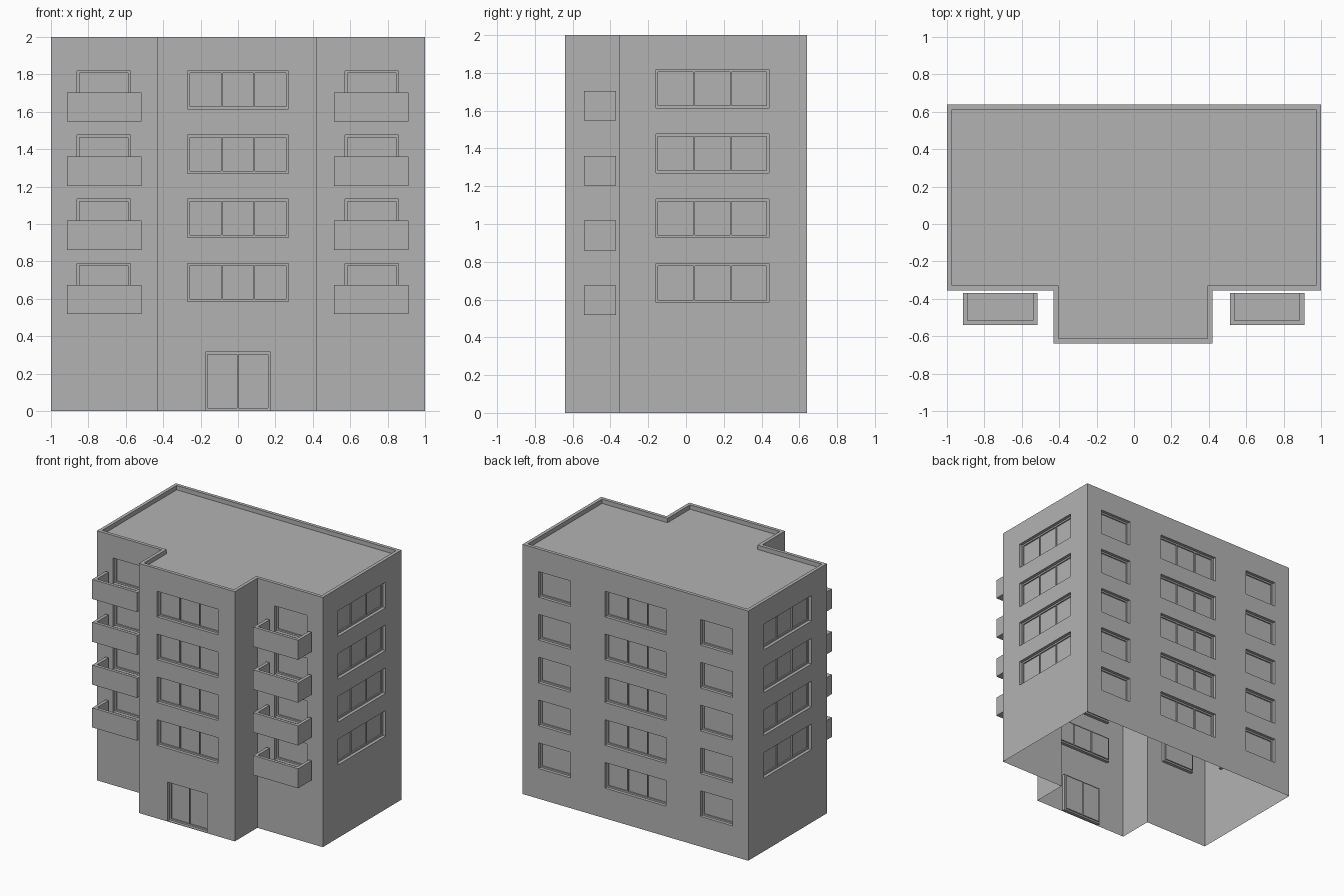
import bpy, bmesh
from mathutils import Vector

cube = bpy.data.objects.get("Cube")
if cube:
    bpy.data.objects.remove(cube)

grey = bpy.data.materials.new("plain grey")
grey.diffuse_color = (0.45, 0.45, 0.45, 1)
grey.use_nodes = True
grey.node_tree.nodes["Principled BSDF"].inputs["Base Color"].default_value = (0.45, 0.45, 0.45, 1)

HEIGHT = 2.0
FLOOR = 0.343            # storey height
BACK, FRONT, WING = 0.64, -0.355, -0.64
WING_L, WING_R = -0.43, 0.42
REVEAL, PANE = 0.025, 0.035   # depths of frame and glass behind the wall
UP = Vector((0, 0, 1))


def finish(bm, name):
    mesh = bpy.data.meshes.new(name)
    bm.to_mesh(mesh)
    bm.free()
    mesh.materials.append(grey)
    obj = bpy.data.objects.new(name, mesh)
    bpy.context.collection.objects.link(obj)
    return obj


class Plane:
    """Upright plane with outward normal, offset from the centre."""

    def __init__(self, normal, offset):
        self.n = Vector(normal)
        self.t = UP.cross(self.n)
        self.offset = offset

    def corners(self, rect, depth):
        u0, u1, z0, z1 = rect
        base = self.n * (self.offset - depth)
        return [base + self.t * u + UP * z
                for u, z in ((u0, z0), (u1, z0), (u1, z1), (u0, z1))]

    def quad(self, bm, points):
        bm.faces.new([bm.verts.new(p) for p in points])

    def sheet(self, bm, rect, holes, depth):
        # Flat panel that leaves the holes open
        us = sorted({*rect[:2], *(u for h in holes for u in h[:2])})
        zs = sorted({*rect[2:], *(z for h in holes for z in h[2:])})
        for ua, ub in zip(us, us[1:]):
            for za, zb in zip(zs, zs[1:]):
                u, z = (ua + ub) / 2, (za + zb) / 2
                if not any(h[0] < u < h[1] and h[2] < z < h[3] for h in holes):
                    self.quad(bm, self.corners((ua, ub, za, zb), depth))

    def reveal(self, bm, rect, near, far):
        a, b = self.corners(rect, near), self.corners(rect, far)
        for i in range(4):
            j = (i + 1) % 4
            self.quad(bm, (a[i], a[j], b[j], b[i]))


def pane_rects(rect, count, border=0.013, bar=0.008):
    u0, u1, z0, z1 = rect
    width = (u1 - u0 - 2 * border - (count - 1) * bar) / count
    starts = [u0 + border + i * (width + bar) for i in range(count)]
    return [(s, s + width, z0 + border, z1 - border) for s in starts]


def wall(name, normal, offset, u0, u1, openings=()):
    plane = Plane(normal, offset)
    rect = (u0, u1, 0, HEIGHT)
    holes = [o[0] for o in openings]
    # Wall skin with its reveals
    bm = bmesh.new()
    plane.sheet(bm, rect, holes, 0)
    for hole in holes:
        plane.reveal(bm, hole, 0, REVEAL)
    bmesh.ops.remove_doubles(bm, verts=bm.verts, dist=0.0001)
    finish(bm, name + "_wall")
    if not openings:
        return
    # Frames and glass
    bm = bmesh.new()
    for hole, count in openings:
        panes = pane_rects(hole, count)
        plane.sheet(bm, hole, panes, REVEAL)
        for pane in panes:
            plane.reveal(bm, pane, REVEAL, PANE)
            plane.sheet(bm, pane, [], PANE)
    bmesh.ops.remove_doubles(bm, verts=bm.verts, dist=0.0001)
    finish(bm, name + "_windows")


def column(u0, u1, count, first=0):
    # One window per storey
    return [((u0, u1, 0.585 + FLOOR * i, 0.79 + FLOOR * i), count)
            for i in range(first, 4)]


# Walls
door = [((-0.175, 0.173, 0.004, 0.315), 2)]
wall("wing_front", (0, -1, 0), -WING, WING_L, WING_R, column(-0.27, 0.27, 3) + door)
wall("front_right", (0, -1, 0), -FRONT, -1, WING_L, column(-0.86, -0.575, 1))
wall("front_left", (0, -1, 0), -FRONT, WING_R, 1, column(0.572, 0.858, 1))
wall("wing_left_side", (1, 0, 0), WING_R, WING, FRONT)
wall("wing_right_side", (-1, 0, 0), -WING_L, -FRONT, -WING)
wall("left_side", (1, 0, 0), 1, FRONT, BACK, column(-0.16, 0.44, 3))
wall("right_side", (-1, 0, 0), 1, -BACK, -FRONT, column(-0.44, 0.16, 3))
wall("back", (0, 1, 0), BACK, -1, 1,
     column(-0.86, -0.575, 1, -1) + column(-0.27, 0.27, 3, -1) + column(0.575, 0.86, 1, -1))

# Roof sunk behind a parapet
bm = bmesh.new()
outline = [(-1, BACK), (-1, FRONT), (WING_L, FRONT), (WING_L, WING),
           (WING_R, WING), (WING_R, FRONT), (1, FRONT), (1, BACK)]
deck = bm.faces.new([bm.verts.new((x, y, HEIGHT)) for x, y in outline])
bm.normal_update()
bmesh.ops.inset_individual(bm, faces=[deck], thickness=0.027, use_even_offset=True)
sunk = bmesh.ops.extrude_discrete_faces(bm, faces=[deck])["faces"]
bmesh.ops.translate(bm, verts=sunk[0].verts, vec=(0, 0, -0.035))
finish(bm, "roof")


def box(bm, x0, x1, y0, y1, z0, z1):
    verts = bmesh.ops.create_cube(bm, size=1)["verts"]
    bmesh.ops.scale(bm, verts=verts, vec=(x1 - x0, y1 - y0, z1 - z0))
    bmesh.ops.translate(bm, verts=verts,
                        vec=((x0 + x1) / 2, (y0 + y1) / 2, (z0 + z1) / 2))


# Balconies: floor, front panel and two sides, open to the wall
THICK = 0.025
for side, x0, x1 in (("right", -0.914, -0.516), ("left", 0.513, 0.911)):
    for i in range(4):
        z0 = 0.518 + FLOOR * i
        z1, zf = z0 + 0.157, z0 + THICK
        y0, y1 = -0.54, -0.37
        bm = bmesh.new()
        box(bm, x0, x1, y0, y1, z0, zf)
        box(bm, x0, x1, y0, y0 + THICK, zf, z1)
        box(bm, x0, x0 + THICK, y0 + THICK, y1, zf, z1)
        box(bm, x1 - THICK, x1, y0 + THICK, y1, zf, z1)
        finish(bm, f"{side}_balcony_{i + 1}")
